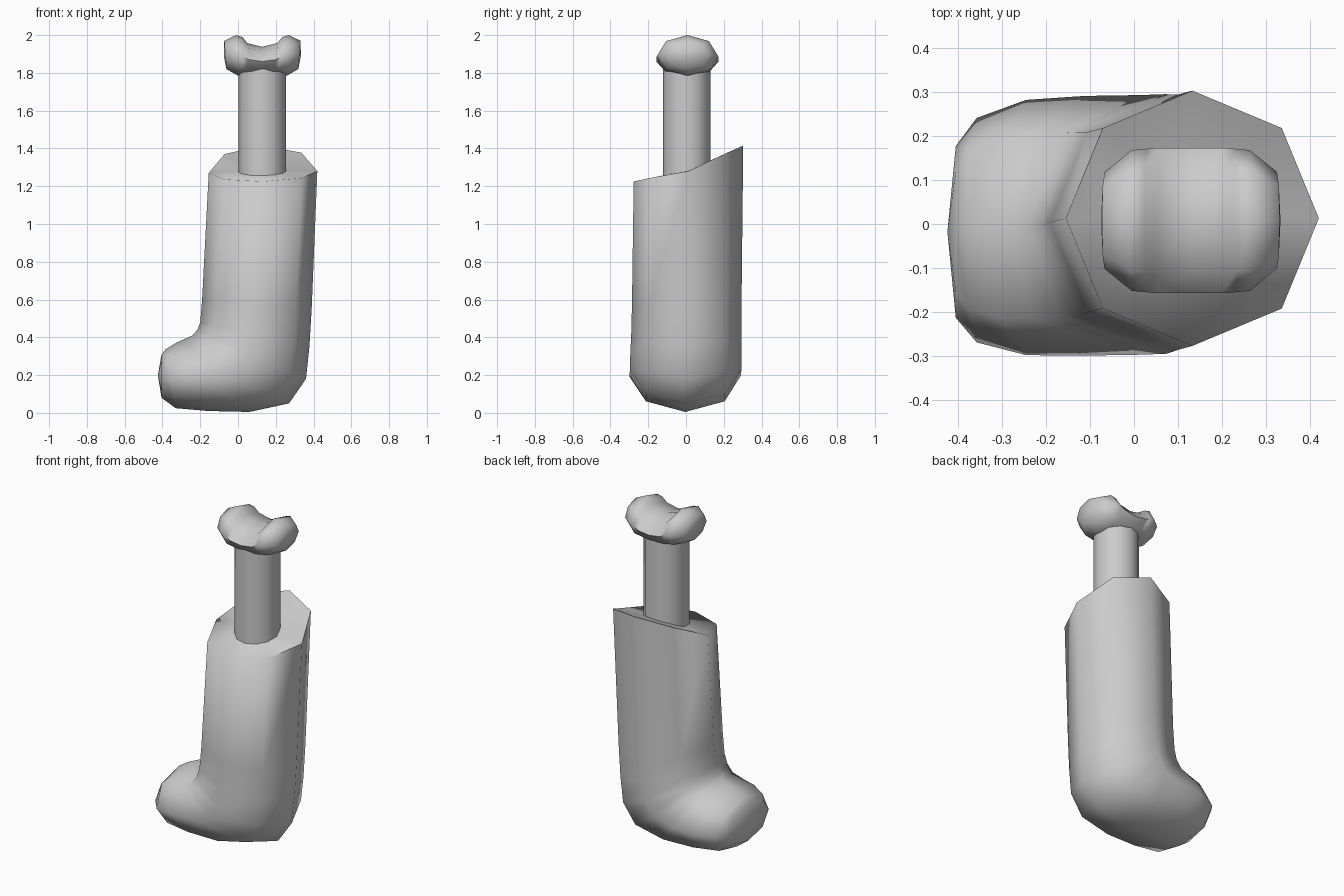
import bpy, bmesh, math

if "Cube" in bpy.data.objects:
    bpy.data.objects.remove(bpy.data.objects["Cube"])


def loft(name, rings, start_tip, end_tip, smooth_angle, sides=8, rim_slope=None):
    """Skin elliptical rings. Each ring: (x, z of one end, x, z of other end, half width, y centre)."""
    bm = bmesh.new()
    loops = []
    for k, (px, pz, qx, qz, w, yc) in enumerate(rings):
        loop = []
        for i in range(sides):
            a = 2 * math.pi * i / sides
            c, s = math.cos(a) / 2, math.sin(a)
            z = (pz + qz) / 2 + (pz - qz) * c
            if k == 0 and rim_slope:
                z += s * (rim_slope[0] if s > 0 else rim_slope[1])
            loop.append(bm.verts.new(((px + qx) / 2 + (px - qx) * c, yc + w * s, z)))
        loops.append(loop)
    for a, b in zip(loops, loops[1:]):
        for i in range(sides):
            j = (i + 1) % sides
            bm.faces.new((a[i], a[j], b[j], b[i]))
    for loop, tip in ((loops[0], start_tip), (loops[-1], end_tip)):
        v = bm.verts.new(tip)
        for i in range(sides):
            bm.faces.new((loop[i], loop[(i + 1) % sides], v))
    bmesh.ops.recalc_face_normals(bm, faces=bm.faces[:])
    mesh = bpy.data.meshes.new(name)
    bm.to_mesh(mesh)
    bm.free()
    obj = bpy.data.objects.new(name, mesh)
    bpy.context.collection.objects.link(obj)
    smooth(obj, smooth_angle)
    return obj


def smooth(obj, degrees):
    bpy.ops.object.select_all(action='DESELECT')
    obj.select_set(True)
    bpy.context.view_layer.objects.active = obj
    bpy.ops.object.shade_smooth_by_angle(angle=math.radians(degrees))


# Leg and foot: rings run from the slanted rim down around the heel to the toe
leg_rings = [
    (-0.155, 1.27, 0.42, 1.28, 0.29, 0.013),
    (-0.19, 0.60, 0.39, 0.55, 0.29, 0.004),
    (-0.20, 0.48, 0.378, 0.35, 0.292, 0.002),
    (-0.215, 0.44, 0.36, 0.18, 0.295, 0.0),
    (-0.24, 0.41, 0.27, 0.05, 0.295, -0.002),
    (-0.285, 0.39, 0.06, 0.005, 0.295, -0.004),
    (-0.33, 0.37, -0.16, 0.01, 0.29, -0.008),
    (-0.385, 0.335, -0.33, 0.025, 0.255, -0.014),
    (-0.405, 0.31, -0.405, 0.08, 0.195, -0.018),
]
loft("leg_and_foot", leg_rings, (0.13, 0.02, 1.285), (-0.424, -0.018, 0.2),
     83, rim_slope=(0.14, 0.05))

# Bone shaft
bpy.ops.mesh.primitive_cylinder_add(vertices=12, radius=0.126, depth=0.64,
                                    location=(0.129, 0.003, 1.52))
shaft = bpy.context.object
shaft.name = "bone_shaft"
smooth(shaft, 50)

# Bone knob: two lobes with a saddle between them, mirrored about x = 0.129
half = [
    (-0.202, 1.97, -0.19, 1.82, 0.11, 0.008),
    (-0.139, 2.0, -0.129, 1.785, 0.16, 0.008),
    (-0.106, 1.99, -0.095, 1.783, 0.163, 0.008),
    (-0.080, 1.958, -0.065, 1.783, 0.165, 0.008),
]
profile = half + [(0, 1.938, 0, 1.783, 0.165, 0.008)]
profile += [(-p, pz, -q, qz, w, y) for p, pz, q, qz, w, y in reversed(half)]
knob_rings = [(p + 0.129, pz, q + 0.129, qz, w, y) for p, pz, q, qz, w, y in profile]
loft("bone_knob", knob_rings, (-0.075, 0.008, 1.89), (0.333, 0.008, 1.89), 80)
